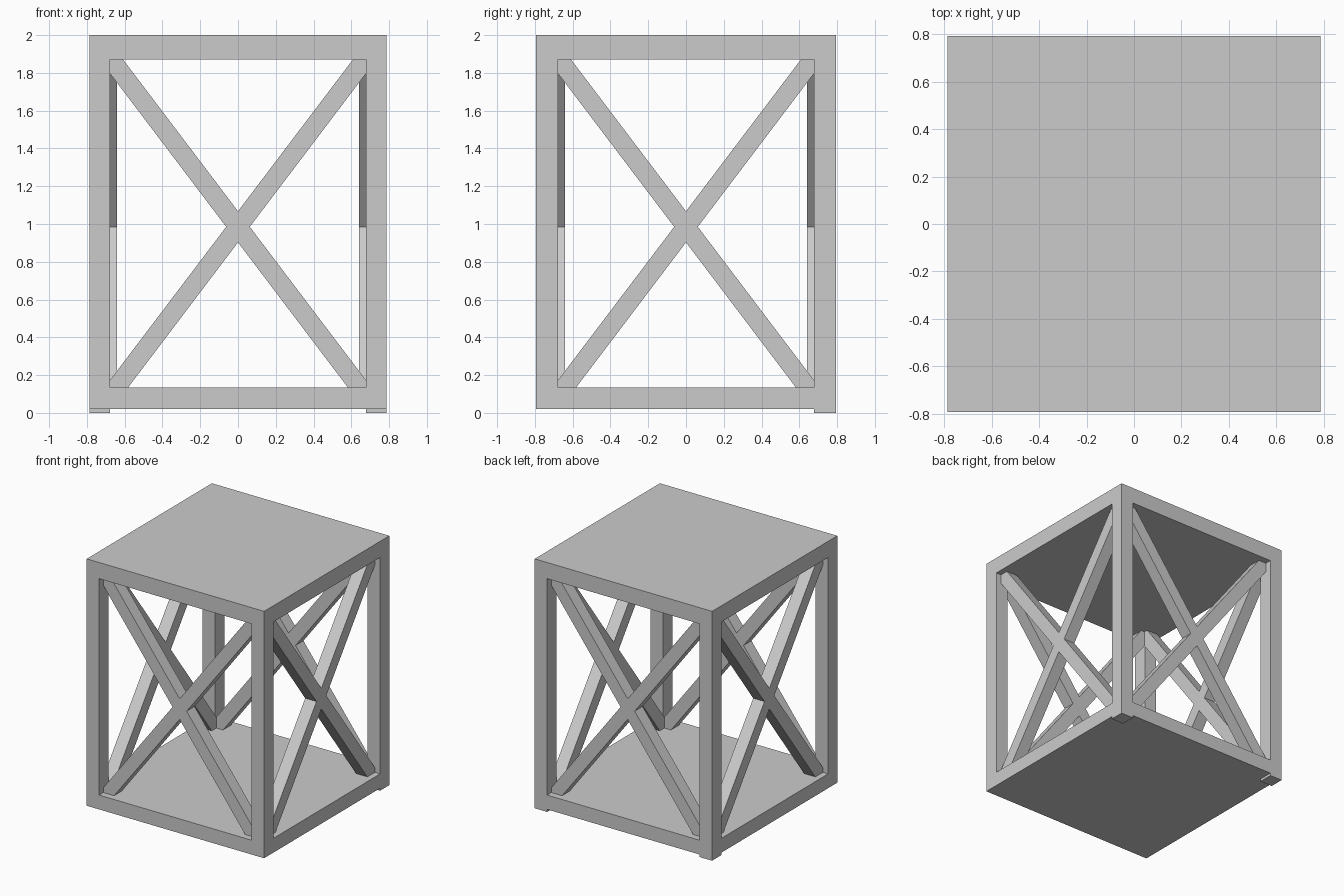
import bpy, bmesh, math
from mathutils import Matrix

if "Cube" in bpy.data.objects:
    bpy.data.objects.remove(bpy.data.objects["Cube"])

X0, X1, Y0, Y1 = -0.787, 0.787, -0.793, 0.793   # outer footprint
IN = 0.677                                     # inner face of the posts
FLOOR, DECK = 0.135, 1.87                      # top of base, underside of top


def box(name, a, b):
    bm = bmesh.new()
    bmesh.ops.create_cube(bm, size=1)
    for v in bm.verts:
        v.co = [a[i] if v.co[i] < 0 else b[i] for i in range(3)]
    return finish(name, bm)


def finish(name, bm):
    bmesh.ops.recalc_face_normals(bm, faces=bm.faces[:])
    me = bpy.data.meshes.new(name)
    bm.to_mesh(me)
    bm.free()
    ob = bpy.data.objects.new(name, me)
    bpy.context.collection.objects.link(ob)
    return ob


def brace(name, turn, flip):
    # diagonal bar, ends trimmed against the posts and slabs
    z0, z1, c, rise = FLOOR, DECK, 0.985, 1.32
    half = 0.0825                              # half of the bar's upright thickness
    low, high = c - half, c + half
    pts = [(-IN, z0), ((z0 - low) / rise, z0), (IN, low + rise * IN),
           (IN, z1), ((z1 - high) / rise, z1), (-IN, high - rise * IN)]
    bm = bmesh.new()
    face = bm.faces.new([bm.verts.new((flip * x, -0.74, z)) for x, z in pts])
    ext = bmesh.ops.extrude_face_region(bm, geom=[face])
    for v in ext["geom"]:
        if isinstance(v, bmesh.types.BMVert):
            v.co.y += 0.1
    bmesh.ops.rotate(bm, verts=bm.verts[:], matrix=Matrix.Rotation(turn, 3, 'Z'))
    finish(name, bm)


# solid top and base slabs
box("top_slab", (X0, Y0, DECK), (X1, Y1, 2.0))
box("base_slab", (X0, Y0, 0.02), (X1, Y1, FLOOR))

# corner posts, with feet under the back pair only
for sx, side in ((-1, "left"), (1, "right")):
    xa, xb = sorted((sx * IN, sx * X1))
    for sy, end in ((-1, "front"), (1, "back")):
        ya, yb = sorted((sy * IN, sy * Y1))
        box(f"{end}_{side}_post", (xa, ya, FLOOR), (xb, yb, DECK))
    box(f"back_{side}_foot", (xa, IN, 0), (xb, Y1, 0.02))

# crossed braces on all four sides
for i, side in enumerate(("front", "right", "back", "left")):
    brace(f"{side}_brace_rising", i * math.pi / 2, 1)
    brace(f"{side}_brace_falling", i * math.pi / 2, -1)
